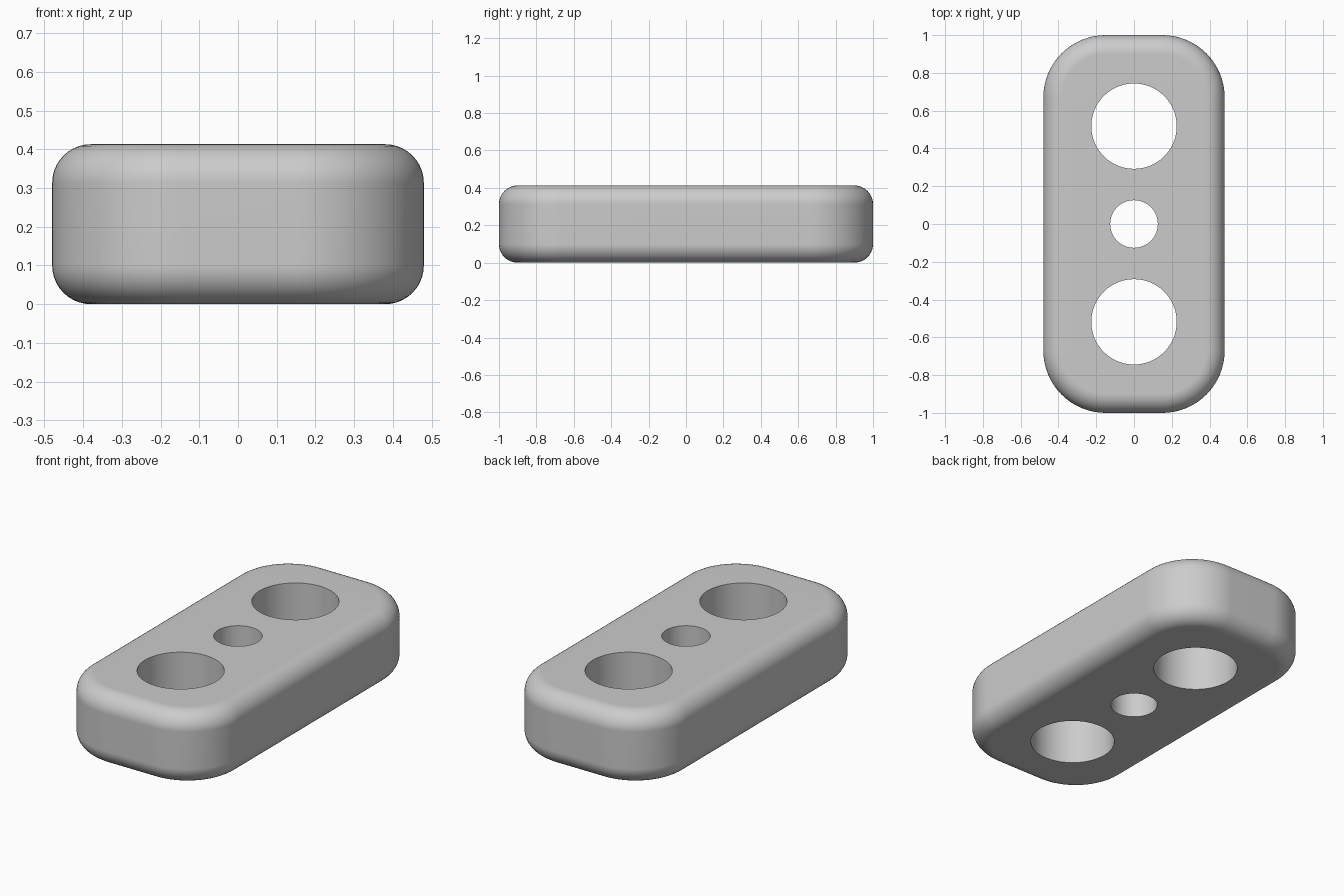
import bpy, bmesh
from math import sin, cos, pi, tau

cube = bpy.data.objects.get("Cube")
if cube:
    bpy.data.objects.remove(cube, do_unlink=True)

HALF_W, HALF_L, HEIGHT = 0.48, 1.0, 0.413
CORNER, FILLET = 0.33, 0.1
CORNER_STEPS, FILLET_STEPS, HOLE_SIDES = 16, 10, 64
HOLES = [(-0.518, 0.226), (0, 0.126), (0.518, 0.226)]  # y centre, radius

grey = bpy.data.materials.new("grey")
grey.use_nodes = True
colour = (0.6, 0.6, 0.6, 1)
grey.diffuse_color = colour
grey.node_tree.nodes["Principled BSDF"].inputs["Base Color"].default_value = colour

bm = bmesh.new()


def loop_edges(verts):
    """Closed loop of edges through the vertices."""
    edges = []
    for a, b in zip(verts, verts[1:] + verts[:1]):
        edges.append(bm.edges.get((a, b)) or bm.edges.new((a, b)))
    return edges


def outline(inset, z):
    """Rounded rectangle, moved inwards by the inset."""
    radius = CORNER - inset
    verts = []
    for quarter, (sx, sy) in enumerate([(1, 1), (-1, 1), (-1, -1), (1, -1)]):
        for i in range(CORNER_STEPS + 1):
            a = (quarter + i / CORNER_STEPS) * pi / 2
            verts.append(bm.verts.new((sx * (HALF_W - CORNER) + radius * cos(a),
                                       sy * (HALF_L - CORNER) + radius * sin(a), z)))
    return verts


def circle(y, radius, z):
    return [bm.verts.new((radius * cos(tau * i / HOLE_SIDES),
                          y + radius * sin(tau * i / HOLE_SIDES), z))
            for i in range(HOLE_SIDES)]


def bridge(lower, upper):
    n = len(lower)
    for i in range(n):
        j = (i + 1) % n
        bm.faces.new((lower[i], lower[j], upper[j], upper[i]))


# Outer wall with rounded lower and upper rims
steps = [i / FILLET_STEPS * pi / 2 for i in range(FILLET_STEPS + 1)]
levels = [(FILLET * (1 - sin(a)), FILLET * (1 - cos(a))) for a in steps]
levels += [(inset, HEIGHT - z) for inset, z in reversed(levels)]
rings = [outline(inset, z) for inset, z in levels]
for lower, upper in zip(rings, rings[1:]):
    bridge(lower, upper)

# Through holes
bottom, top = loop_edges(rings[0]), loop_edges(rings[-1])
for y, radius in HOLES:
    low, high = circle(y, radius, 0), circle(y, radius, HEIGHT)
    bridge(low, high)
    bottom += loop_edges(low)
    top += loop_edges(high)

# Flat faces around the holes
for edges in (bottom, top):
    bmesh.ops.triangle_fill(bm, edges=edges, use_beauty=True)

bmesh.ops.recalc_face_normals(bm, faces=bm.faces)
mesh = bpy.data.meshes.new("drilled_block")
bm.to_mesh(mesh)
bm.free()
mesh.materials.append(grey)
block = bpy.data.objects.new("drilled_block", mesh)
bpy.context.collection.objects.link(block)

# Smooth rounded surfaces, crisp hole rims
bpy.ops.object.select_all(action="DESELECT")
block.select_set(True)
bpy.context.view_layer.objects.active = block
bpy.ops.object.shade_smooth_by_angle(angle=pi / 6)
weighted = block.modifiers.new("weighted_normals", "WEIGHTED_NORMAL")
weighted.keep_sharp = True
